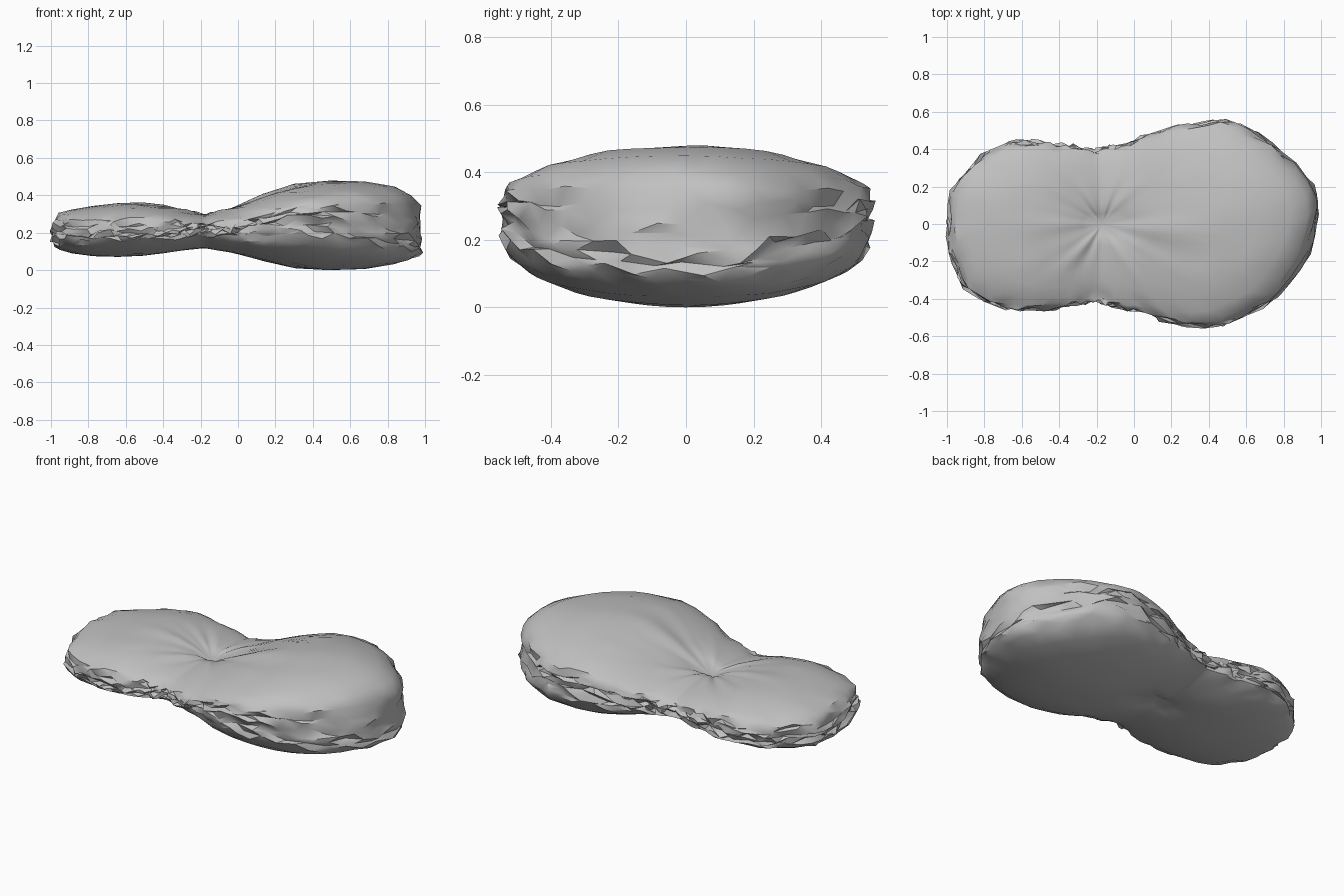
import bpy, bmesh, math, random
from mathutils import Vector, noise

random.seed(7)
if "Cube" in bpy.data.objects:
    bpy.data.objects.remove(bpy.data.objects["Cube"])

CENTRE = Vector((-0.17, 0.0))
SEGMENTS, RINGS = 72, 24
POWER = 4.8   # squareness of the cross-section
SAG = 0.27    # how much the lobes drop away from the long axis

# Plan outline of the two lobes, anticlockwise
OUTLINE = [(1, .08), (.97, .19), (.86, .32), (.75, .42), (.6, .51), (.47, .555), (.3, .53),
           (.1, .48), (-.05, .42), (-.2, .395), (-.4, .42), (-.65, .435), (-.77, .4),
           (-.88, .29), (-.97, .19), (-1, .02), (-.97, -.2), (-.9, -.35), (-.78, -.42),
           (-.5, -.46), (-.33, -.43), (-.2, -.405), (.05, -.46), (.3, -.545), (.43, -.545),
           (.62, -.48), (.75, -.41), (.86, -.28), (.94, -.13)]
# Heights along the length: x, underside, rim, top
HEIGHTS = [(-1, .085, .21, .345), (-.8, .075, .21, .36), (-.55, .08, .21, .375),
           (-.35, .1, .21, .35), (-.18, .12, .22, .315), (0, .09, .23, .355), (.15, .05, .26, .415),
           (.3, .02, .29, .465), (.55, .0, .28, .497), (.75, .005, .22, .497), (1, .03, .17, .49)]


def lerp_table(table, x):
    """Interpolate the rows of a table keyed on the first column."""
    x = min(max(x, table[0][0]), table[-1][0])
    for a, b in zip(table, table[1:]):
        if x <= b[0]:
            t = (x - a[0]) / (b[0] - a[0])
            return [p + (q - p) * t for p, q in zip(a[1:], b[1:])]


def polar(p):
    d = Vector(p) - CENTRE
    return (math.atan2(d.y, d.x) % math.tau, d.length)


radii = sorted(polar(p) for p in OUTLINE)
radii = [(radii[-1][0] - math.tau, radii[-1][1])] + radii + [(radii[0][0] + math.tau, radii[0][1])]


def surface_point(angle, phi):
    """Point of the body: angle in plan, phi from top pole (0) to bottom pole (pi)."""
    radius = lerp_table(radii, angle % math.tau)[0]
    s, c = math.sin(phi), abs(math.cos(phi))
    norm = (s ** POWER + c ** POWER) ** (1 / POWER)
    s, c = s / norm, c / norm
    out = Vector((math.cos(angle), math.sin(angle), 0))
    p = CENTRE.to_3d() + out * radius * s
    low, rim, high = lerp_table(HEIGHTS, p.x)
    sag = SAG * p.y ** 2
    # Funnel-like dimple at the neck with creases radiating from it
    dimple = 0.045 * math.exp(-s / 0.09)
    crease = 0.016 * noise.noise(out * 3.5) * math.exp(-((s - 0.3) / 0.2) ** 2)
    if phi < math.pi / 2:
        p.z = rim + (high - sag - rim) * c - dimple + crease
    else:
        p.z = rim - (rim - low - sag * 1.2) * c + dimple * 0.8
    # Chipped, splintered rim on an otherwise smooth body
    chip = max(0.0, (s - 0.86) / 0.14) * (1 - c * 0.7)
    rough = Vector([random.uniform(-1, 1) for _ in range(3)])
    p += rough * 0.022 * chip - out * 0.008 * chip
    p.z += 0.005 * noise.noise(p * 4)
    return p


bm = bmesh.new()
top = bm.verts.new(surface_point(0, 0))
bottom = bm.verts.new(surface_point(0, math.pi))
rings = []
for i in range(1, RINGS):
    phi = math.pi * i / RINGS
    rings.append([bm.verts.new(surface_point(math.tau * (j + 0.5 * (i % 2)) / SEGMENTS, phi))
                  for j in range(SEGMENTS)])
for j in range(SEGMENTS):
    k = (j + 1) % SEGMENTS
    bm.faces.new((top, rings[0][j], rings[0][k]))
    bm.faces.new((bottom, rings[-1][k], rings[-1][j]))
    # Staggered rings make an even triangle net
    for i in range(len(rings) - 1):
        a, b = rings[i], rings[i + 1]
        if i % 2 == 0:
            bm.faces.new((a[j], b[j], b[k]))
            bm.faces.new((a[j], b[k], a[k]))
        else:
            bm.faces.new((a[j], b[j], a[k]))
            bm.faces.new((a[k], b[j], b[k]))
bmesh.ops.recalc_face_normals(bm, faces=bm.faces)

# Rest the body on the ground
ground = min(v.co.z for v in bm.verts)
bmesh.ops.translate(bm, verts=bm.verts, vec=(0, 0, -ground))

mesh = bpy.data.meshes.new("two_lobed_rock")
bm.to_mesh(mesh)
bm.free()
rock = bpy.data.objects.new("two_lobed_rock", mesh)
bpy.context.collection.objects.link(rock)

# Plain grey stone
stone = bpy.data.materials.new("grey_stone")
stone.use_nodes = True
colour = (0.53, 0.53, 0.53, 1)
stone.diffuse_color = colour
stone.node_tree.nodes["Principled BSDF"].inputs["Base Color"].default_value = colour
mesh.materials.append(stone)

bpy.context.view_layer.objects.active = rock
rock.select_set(True)
bpy.ops.object.shade_smooth_by_angle(angle=math.radians(35))
